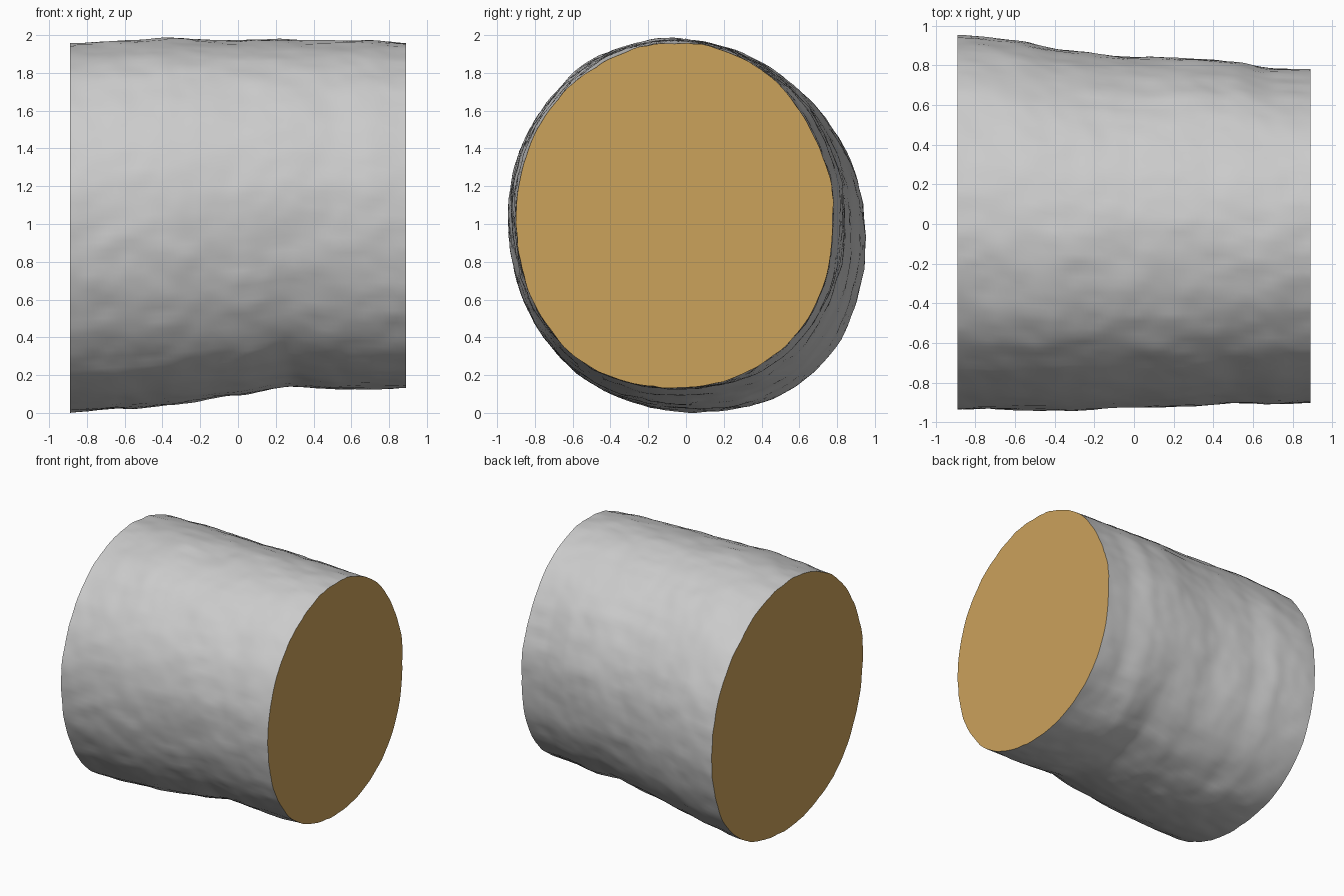
import bpy, bmesh, math
from mathutils import Vector, noise

cube = bpy.data.objects.get("Cube")
if cube:
    bpy.data.objects.remove(cube)


def material(name, rgb):
    mat = bpy.data.materials.new(name)
    mat.use_nodes = True
    mat.diffuse_color = (*rgb, 1)
    mat.node_tree.nodes["Principled BSDF"].inputs["Base Color"].default_value = (*rgb, 1)
    return mat


bark = material("grey bark", (0.6, 0.6, 0.6))
wood = material("cut wood", (0.6, 0.36, 0.105))

# Log outline along its length: x, y min, y max, z min, z max
STATIONS = [
    (-0.89, -0.93, 0.95, 0.01, 1.96),
    (-0.58, -0.94, 0.92, 0.03, 1.98),
    (-0.38, -0.94, 0.88, 0.05, 1.99),
    (0.0, -0.925, 0.84, 0.10, 1.98),
    (0.28, -0.915, 0.835, 0.155, 1.98),
    (0.5, -0.905, 0.82, 0.13, 1.98),
    (0.7, -0.905, 0.785, 0.135, 1.98),
    (0.89, -0.90, 0.78, 0.14, 1.965),
]
RINGS, SIDES = 72, 144


def outline(x):
    for a, b in zip(STATIONS, STATIONS[1:]):
        if x <= b[0] + 1e-6:
            t = (x - a[0]) / (b[0] - a[0])
            t = t * t * (3 - 2 * t) * 0.5 + t * 0.5
            return [p + (q - p) * t for p, q in zip(a[1:], b[1:])]


def surface_point(x, angle):
    y0, y1, z0, z1 = outline(x)
    c, s = math.cos(angle), math.sin(angle)
    # Slightly uneven cross-section, more so at the wide end
    scale = 1 - 0.025 * (0.89 - x) / 1.78 * math.sin(2 * angle)
    if s < 0:
        scale += 0.03 * math.sin(2 * angle) ** 2
    # Broad dents plus fine lengthwise bark grain
    broad = noise.noise(Vector((x * 2.2, c * 3, s * 3)))
    lumps = noise.noise(Vector((x * 5, c * 9 + 4, s * 9)))
    grain = noise.noise(Vector((x * 11, c * 20, s * 20 + 7)))
    scale += 0.010 * broad + 0.008 * lumps + 0.004 * grain
    return (x, (y0 + y1) / 2 + (y1 - y0) / 2 * c * scale,
            (z0 + z1) / 2 + (z1 - z0) / 2 * s * scale)


# Bark sleeve lofted through rings, closed by flat sawn ends
bm = bmesh.new()
rings = []
for i in range(RINGS + 1):
    x = -0.89 + 1.78 * i / RINGS
    rings.append([bm.verts.new(surface_point(x, math.tau * j / SIDES)) for j in range(SIDES)])
for a, b in zip(rings, rings[1:]):
    for j in range(SIDES):
        k = (j + 1) % SIDES
        bm.faces.new((a[j], a[k], b[k], b[j])).smooth = True
for ring in (rings[0], rings[-1]):
    bm.faces.new(ring).material_index = 1
bmesh.ops.recalc_face_normals(bm, faces=bm.faces)

# Rest the log on the ground
low = min(v.co.z for v in bm.verts)
bmesh.ops.translate(bm, verts=bm.verts, vec=(0, 0, -low))
for edge in bm.edges:
    if any(f.material_index == 1 for f in edge.link_faces):
        edge.smooth = False

mesh = bpy.data.meshes.new("log")
bm.to_mesh(mesh)
bm.free()
mesh.materials.append(bark)
mesh.materials.append(wood)
log = bpy.data.objects.new("log", mesh)
bpy.context.collection.objects.link(log)
